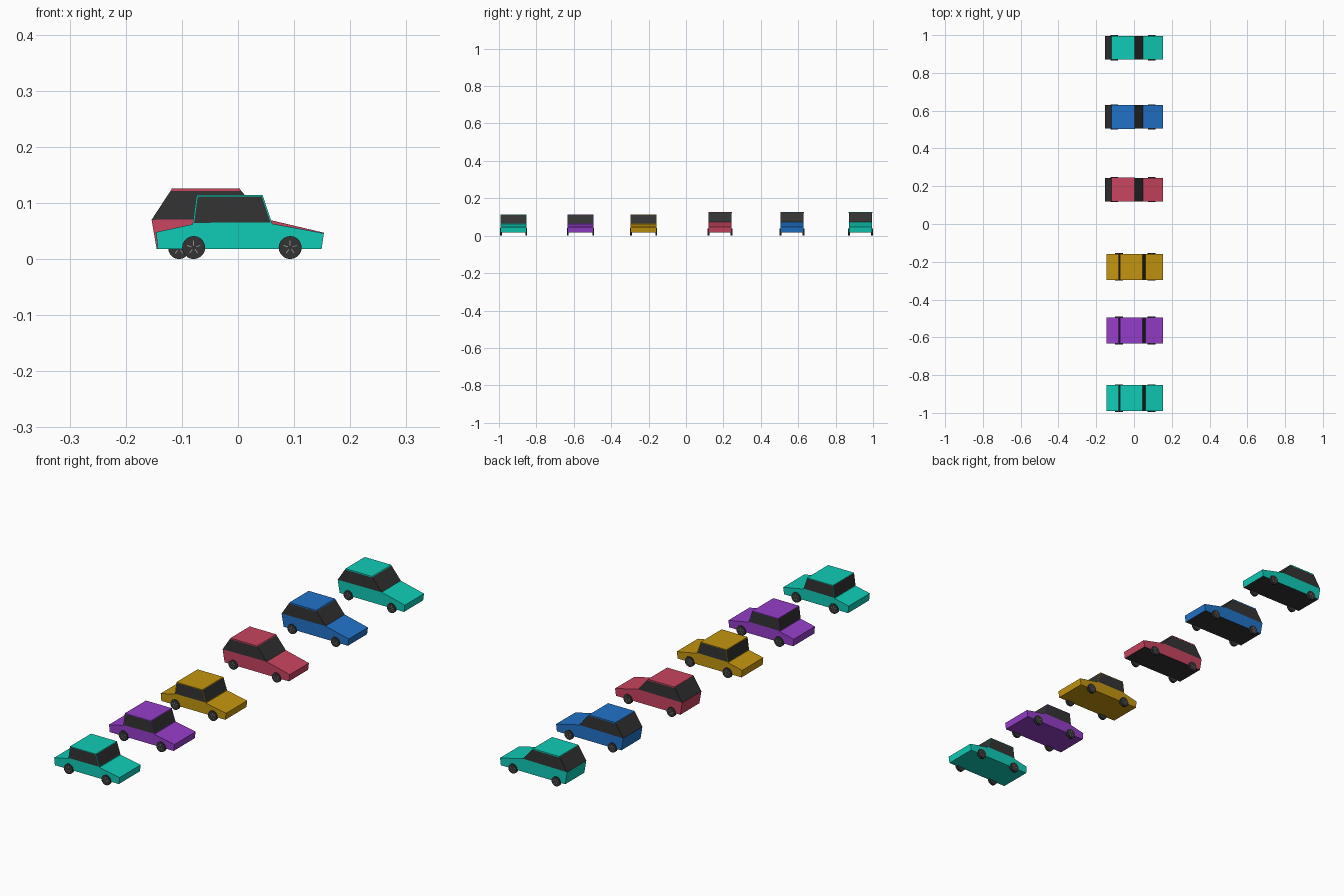
import bpy, bmesh, math

if "Cube" in bpy.data.objects:
    bpy.data.objects.remove(bpy.data.objects["Cube"])


def material(name, rgb):
    m = bpy.data.materials.new(name)
    m.diffuse_color = (*rgb, 1)
    m.use_nodes = True
    m.node_tree.nodes["Principled BSDF"].inputs["Base Color"].default_value = m.diffuse_color
    return m


TEAL = material("teal paint", (0.005, 0.60, 0.47))
BLUE = material("blue paint", (0.015, 0.17, 0.58))
RED = material("red paint", (0.58, 0.058, 0.115))
GOLD = material("gold paint", (0.55, 0.30, 0.005))
PURPLE = material("purple paint", (0.30, 0.048, 0.58))
DARK = material("dark glass and rubber", (0.033, 0.033, 0.033))
GREY = material("grey wheel trim", (0.30, 0.30, 0.30))


def finish(bm, name, mats):
    bmesh.ops.recalc_face_normals(bm, faces=bm.faces)
    me = bpy.data.meshes.new(name)
    bm.to_mesh(me)
    bm.free()
    for m in mats:
        me.materials.append(m)
    ob = bpy.data.objects.new(name, me)
    bpy.context.collection.objects.link(ob)
    return ob


def car_body(name, y, half, paint, lower, cabin, frame, dark_floor):
    """lower: rear deck .. front .. floor, first and last-but-two points meet the cabin.
    cabin: rear base, rear top, front top, front base."""
    bm = bmesh.new()
    rear_base, rear_top, front_top, front_base = cabin
    outline = [rear_base, rear_top, front_top, front_base] + lower
    sides = [[bm.verts.new((x, y + s * half, z)) for x, z in outline] for s in (-1, 1)]
    n = len(outline)
    glass = []
    # strips across the car: windows, roof, bonnet, bumpers, floor
    for i in range(n):
        j = (i + 1) % n
        f = bm.faces.new((sides[0][i], sides[0][j], sides[1][j], sides[1][i]))
        if i in (0, 2):
            glass.append(f)
        if dark_floor and abs(outline[i][1] - outline[j][1]) < 0.004 and outline[i][1] < 0.03:
            f.material_index = 1
    # each flank: side window above the belt, painted panel below it
    for v in sides:
        glass.append(bm.faces.new(v[:4]))
        bm.faces.new([v[0]] + v[3:])
    bmesh.ops.recalc_face_normals(bm, faces=bm.faces)
    if frame:
        bmesh.ops.inset_individual(bm, faces=glass, thickness=frame, use_even_offset=True)
    for f in glass:
        f.material_index = 1
    finish(bm, name, [paint, DARK])


def roof_panel(name, y, half, paint, x0, x1, z):
    """Thin painted roof cap over the hatchback glass."""
    bm = bmesh.new()
    bmesh.ops.create_cube(bm, size=1)
    for v in bm.verts:
        top = v.co.z > 0
        x = (x1 + (0 if top else 0.003)) if v.co.x > 0 else (x0 - (0 if top else 0.002))
        v.co = (x, y + (1 if v.co.y > 0 else -1) * (half + 0.0004), z + (0.0006 if top else -0.004))
    finish(bm, name, [paint])


def wheel(name, x, y, side, r):
    bm = bmesh.new()
    # tyre disc lying across the car
    bmesh.ops.create_cone(bm, cap_ends=True, segments=20, radius1=r, radius2=r, depth=0.010)
    # five thin spokes on the outer face
    for k in range(5):
        a = math.pi / 2 + k * math.tau / 5
        c, s = math.cos(a), math.sin(a)
        pts = [(0.004, -0.0008), (r * 0.6, -0.0008), (r * 0.6, 0.0008), (0.004, 0.0008)]
        f = bm.faces.new([bm.verts.new((u * c - w * s, u * s + w * c, 0.0053)) for u, w in pts])
        f.material_index = 1
    for v in bm.verts:
        px, py, pz = v.co
        v.co = (x + px, y + side * pz, r + py)
    finish(bm, name, [DARK, GREY])


def wheels(prefix, y, half, axles, r):
    for label, x in zip(("rear", "front"), axles):
        for side, word in ((-1, "right"), (1, "left")):
            wheel(f"{prefix}_{label}_{word}_wheel", x, y + side * (half - 0.001), side, r)


# three saloons
for word, y, paint in (("teal", -0.922, TEAL), ("purple", -0.564, PURPLE), ("gold", -0.227, GOLD)):
    car_body(f"{word}_saloon_body", y, 0.069, paint,
             [(0.153, 0.046), (0.149, 0.018), (-0.143, 0.018), (-0.146, 0.048)],
             [(-0.081, 0.062), (-0.074, 0.114), (0.044, 0.114), (0.061, 0.063)], 0.0025, False)
    wheels(f"{word}_saloon", y, 0.069, (-0.079, 0.093), 0.0205)

# three hatchbacks
for word, y, paint in (("red", 0.182, RED), ("blue", 0.567, BLUE), ("teal", 0.933, TEAL)):
    car_body(f"{word}_hatchback_body", y, 0.0625, paint,
             [(0.153, 0.047), (0.149, 0.018), (-0.145, 0.018)],
             [(-0.154, 0.070), (-0.118, 0.125), (0.003, 0.125), (0.047, 0.072)], 0, True)
    roof_panel(f"{word}_hatchback_roof", y, 0.0625, paint, -0.118, 0.003, 0.125)
    wheels(f"{word}_hatchback", y, 0.0625, (-0.105, 0.093), 0.0195)
